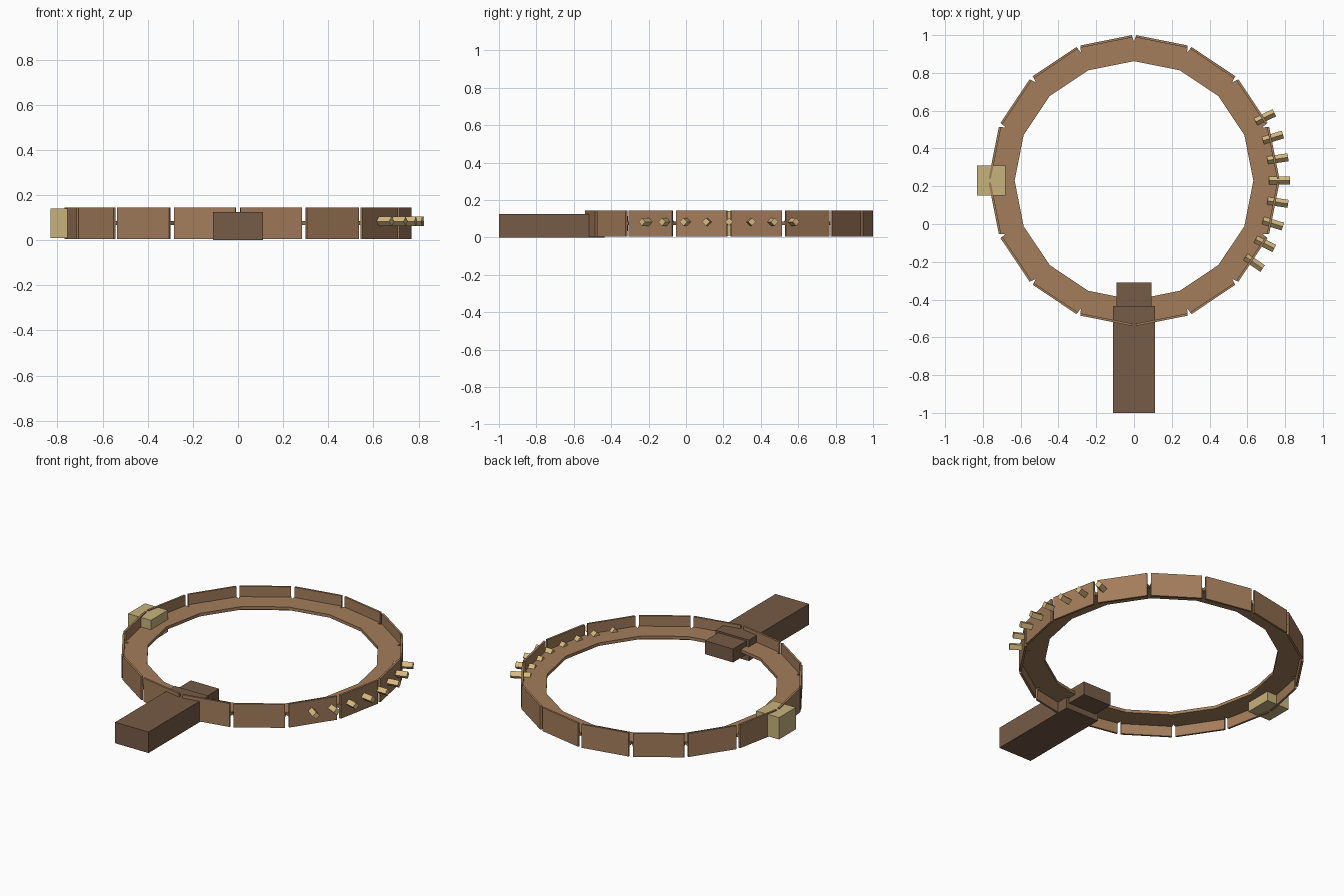
import bpy, bmesh, math
from mathutils import Matrix, Vector

if "Cube" in bpy.data.objects:
    bpy.data.objects.remove(bpy.data.objects["Cube"], do_unlink=True)

SEGMENTS = 16
STEP = math.tau / SEGMENTS
CENTRE = Vector((0, 0.23, 0.075))
APOTHEM = 0.757       # outer face of the rim plates
HALF_LENGTH = 0.139   # half length of one rim plate


def make_material(name, colour):
    mat = bpy.data.materials.new(name)
    mat.use_nodes = True
    mat.diffuse_color = (*colour, 1)
    mat.node_tree.nodes["Principled BSDF"].inputs["Base Color"].default_value = (*colour, 1)
    return mat


wood = make_material("warm_brown", (0.37, 0.205, 0.105))
dark_wood = make_material("dark_brown", (0.18, 0.105, 0.063))
sand = make_material("sand", (0.58, 0.45, 0.205))
brass = make_material("pale_brass", (0.68, 0.49, 0.22))


def finish(name, bm, mat):
    bmesh.ops.recalc_face_normals(bm, faces=bm.faces)
    mesh = bpy.data.meshes.new(name)
    bm.to_mesh(mesh)
    bm.free()
    mesh.materials.append(mat)
    obj = bpy.data.objects.new(name, mesh)
    bpy.context.collection.objects.link(obj)
    return obj


def add_box(bm, size, matrix):
    bmesh.ops.create_cube(bm, size=1, matrix=matrix @ Matrix.Diagonal((*size, 1)))


def box_between(name, low, high, mat):
    low, high = Vector(low), Vector(high)
    bm = bmesh.new()
    add_box(bm, high - low, Matrix.Translation((low + high) / 2))
    return finish(name, bm, mat)


def around(angle, radius, z=0.0):
    """Frame on the ring whose local x axis points outward."""
    return (Matrix.Translation(CENTRE) @ Matrix.Rotation(angle, 4, "Z")
            @ Matrix.Translation((radius, 0, z)))


def polar(radius, angle):
    return CENTRE + Vector((radius * math.cos(angle), radius * math.sin(angle), 0))


# Flat ring with a notch in its outer edge at every joint
bm = bmesh.new()
half_thick = Vector((0, 0, 0.009))
edge_radius = math.hypot(APOTHEM - 0.001, HALF_LENGTH)
edge_angle = math.atan2(HALF_LENGTH, APOTHEM)
faces = []
for i in range(SEGMENTS):
    start, mid, end = i * STEP, (i + 0.5) * STEP, (i + 1) * STEP
    outline = [polar(0.632, start), polar(0.735, start),
               polar(edge_radius, mid - edge_angle), polar(edge_radius, mid + edge_angle),
               polar(0.735, end), polar(0.632, end)]
    faces.append(bm.faces.new([bm.verts.new(p - half_thick) for p in outline]))
bmesh.ops.remove_doubles(bm, verts=bm.verts, dist=0.0005)
extruded = bmesh.ops.extrude_face_region(bm, geom=bm.faces[:], use_keep_orig=True)
new_verts = [g for g in extruded["geom"] if isinstance(g, bmesh.types.BMVert)]
bmesh.ops.translate(bm, verts=new_verts, vec=half_thick * 2)
finish("ring_plate", bm, wood)

# Upright rim plates, one per side
bm = bmesh.new()
for i in range(SEGMENTS):
    add_box(bm, (0.012, 2 * HALF_LENGTH, 0.14), around((i + 0.5) * STEP, APOTHEM - 0.006))
finish("rim_plates", bm, wood)

# Radial pegs, square bars turned onto their edges
bm = bmesh.new()
for i in range(-4, 4):
    add_box(bm, (0.11, 0.03, 0.03),
            around(i * 0.15, 0.77, 0.008) @ Matrix.Rotation(math.pi / 4, 4, "X"))
finish("pegs", bm, brass)

# Handle, its inner clamp, and the side block
box_between("handle", (-0.11, -1, 0), (0.11, -0.435, 0.125), dark_wood)
box_between("handle_clamp", (-0.093, -0.45, 0.035), (0.093, -0.31, 0.115), dark_wood)
box_between("side_block", (-0.83, 0.15, 0.01), (-0.68, 0.31, 0.14), sand)
